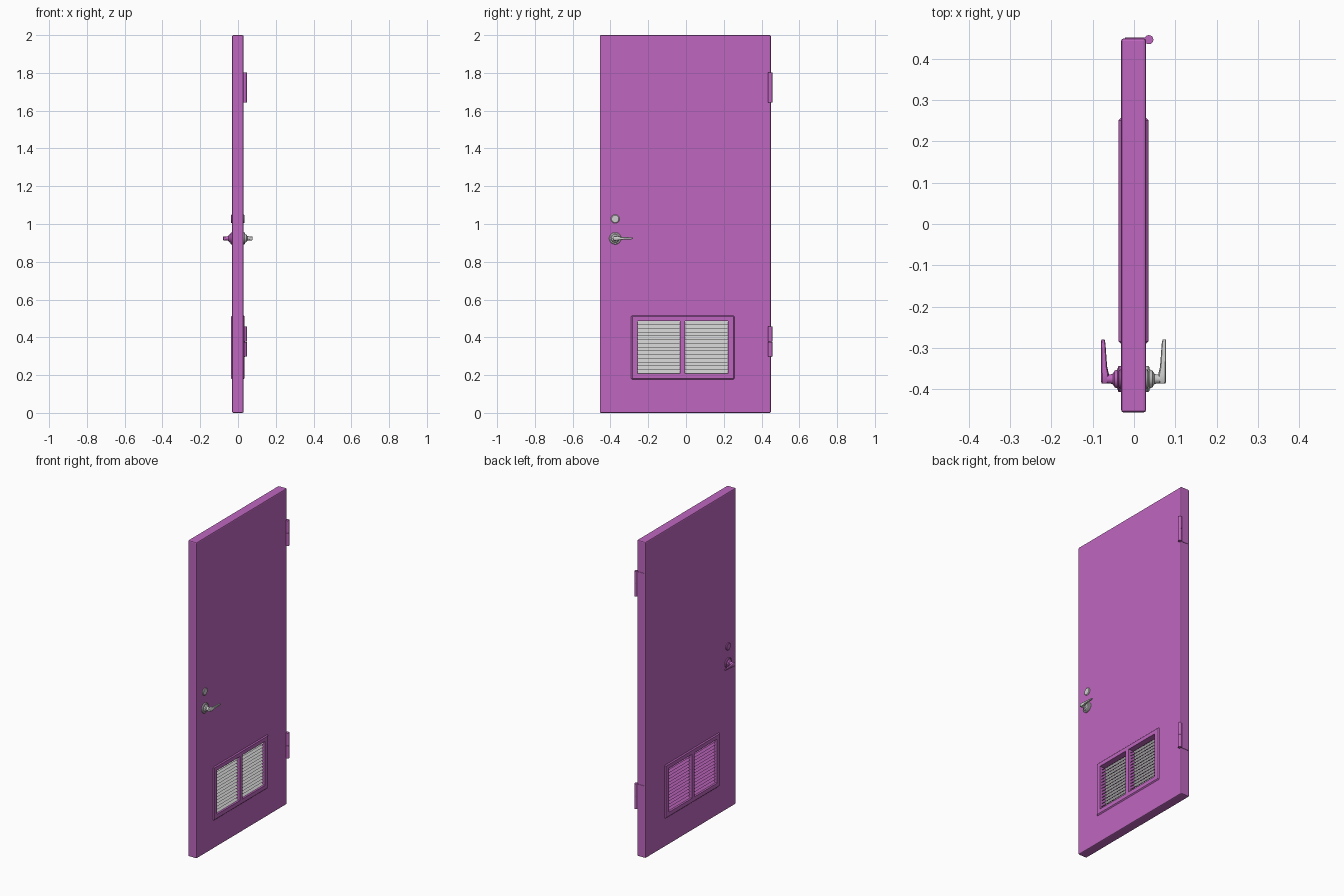
import bpy, bmesh, math
from mathutils import Vector

cube = bpy.data.objects.get("Cube")
if cube:
    bpy.data.objects.remove(cube, do_unlink=True)


def material(name, rgb):
    m = bpy.data.materials.new(name)
    m.use_nodes = True
    m.diffuse_color = (*rgb, 1)
    m.node_tree.nodes["Principled BSDF"].inputs["Base Color"].default_value = (*rgb, 1)
    return m


ORCHID = material("orchid paint", (0.52, 0.135, 0.52))
GREY = material("light grey metal", (0.63, 0.63, 0.63))

CX = -0.001          # middle plane of the door
HALF = 0.03          # half the slab thickness


def finish(name, bm, *mats, smooth=False):
    bmesh.ops.recalc_face_normals(bm, faces=bm.faces)
    mesh = bpy.data.meshes.new(name)
    bm.to_mesh(mesh)
    bm.free()
    ob = bpy.data.objects.new(name, mesh)
    bpy.context.collection.objects.link(ob)
    for m in mats:
        mesh.materials.append(m)
    bpy.ops.object.select_all(action="DESELECT")
    ob.select_set(True)
    bpy.context.view_layer.objects.active = ob
    if smooth:
        bpy.ops.object.shade_smooth_by_angle(angle=math.radians(35))
    return ob


def box(name, lo, hi, mat, bevel=0.0, segments=1):
    bm = bmesh.new()
    bmesh.ops.create_cube(bm, size=1)
    lo, hi = Vector(lo), Vector(hi)
    for v in bm.verts:
        v.co = (lo + hi) / 2 + v.co * (hi - lo)
    if bevel:
        bmesh.ops.bevel(bm, geom=bm.edges[:], offset=bevel, segments=segments,
                        profile=0.5, affect="EDGES")
    return finish(name, bm, mat)


def cut(target, lo, hi):
    cutter = box("cutter", lo, hi, ORCHID)
    cutter.hide_render = True
    mod = target.modifiers.new("opening", "BOOLEAN")
    mod.operation, mod.solver, mod.object = "DIFFERENCE", "EXACT", cutter
    bpy.context.view_layer.objects.active = target
    bpy.ops.object.modifier_apply(modifier=mod.name)
    bpy.data.objects.remove(cutter, do_unlink=True)


def lathe(name, profile, y, z, side, mat, sides=24):
    """Turn (distance from middle plane, radius) pairs about the x axis."""
    bm = bmesh.new()
    rings = []
    for x, r in profile:
        angles = [2 * math.pi * i / sides for i in range(sides)]
        rings.append([bm.verts.new((CX + side * x, y + r * math.cos(a), z + r * math.sin(a)))
                      for a in angles])
    for a, b in zip(rings, rings[1:]):
        for i in range(sides):
            j = (i + 1) % sides
            bm.faces.new((a[i], a[j], b[j], b[i]))
    bm.faces.new(rings[0])
    bm.faces.new(rings[-1])
    return finish(name, bm, mat, smooth=True)


# Door slab, with a hole for the vent
slab = box("door_slab", (CX - HALF, -0.456, 0), (CX + HALF, 0.449, 2), ORCHID, 0.006, 2)
cut(slab, (-0.1, -0.275, 0.193), (0.1, 0.24, 0.5))

# Vent frame with two panes
DEPTH = 0.036
BOTTOM, TOP = 0.208, 0.486
PANES = {"left": (-0.258, -0.032), "right": (-0.005, 0.222)}
frame = box("vent_frame", (CX - DEPTH, -0.29, 0.177), (CX + DEPTH, 0.257, 0.516), ORCHID, 0.006)
for y0, y1 in PANES.values():
    cut(frame, (-0.1, y0, BOTTOM), (0.1, y1, TOP))

# Chevron louvres: grey on faces turned to +x, painted on the rest
ROWS = 14
pitch = (TOP - BOTTOM) / ROWS
reach, rise, lip = 0.024, pitch * 1.08, 0.004
chevron = [(reach, 0), (0, rise), (-reach, 0),
           (lip - reach, 0), (0, rise - lip), (reach - lip, 0)]
for key, (y0, y1) in PANES.items():
    bm = bmesh.new()
    for row in range(ROWS):
        z = BOTTOM + row * pitch
        ends = [[bm.verts.new((CX + x, y, min(z + h, TOP))) for x, h in chevron]
                for y in (y0 - 0.002, y1 + 0.002)]
        for i in range(len(chevron)):
            j = (i + 1) % len(chevron)
            bm.faces.new((ends[0][i], ends[0][j], ends[1][j], ends[1][i]))
        for end in ends:
            bm.faces.new(end)
    bmesh.ops.recalc_face_normals(bm, faces=bm.faces)
    for f in bm.faces:
        f.material_index = 1 if f.normal.x > 0.3 else 0
    finish("vent_louvres_" + key, bm, ORCHID, GREY)

# Lever handles and lock cylinders on both faces
LY, LZ = -0.375, 0.924
rose = [(0.028, 0.032), (0.035, 0.032), (0.038, 0.029), (0.039, 0.023), (0.046, 0.02),
        (0.05, 0.013), (0.056, 0.011), (0.064, 0.011)]
bolt = [(0.028, 0.023), (0.033, 0.023), (0.036, 0.019)]
# Lever stations: y, inner distance, outer distance, half height
stations = [(-0.386, 0.062, 0.077, 0.008), (-0.38, 0.06, 0.079, 0.011),
            (-0.362, 0.06, 0.079, 0.011), (-0.345, 0.064, 0.079, 0.008),
            (-0.29, 0.068, 0.079, 0.005), (-0.28, 0.07, 0.078, 0.004)]
for side, label, mat in ((1, "left", GREY), (-1, "right", ORCHID)):
    lathe("handle_rose_" + label, rose, LY, LZ, side, mat)
    lathe("lock_cylinder_" + label, bolt, LY, 1.027, side, mat)
    bm = bmesh.new()
    rings = []
    for y, inner, outer, h in stations:
        mid, half = (inner + outer) / 2, (outer - inner) / 2
        ring = []
        for i in range(12):
            a = 2 * math.pi * i / 12
            c, s = math.cos(a), math.sin(a)
            ring.append(bm.verts.new((CX + side * (mid + half * math.copysign(abs(c) ** 0.6, c)),
                                      y, LZ + h * math.copysign(abs(s) ** 0.6, s))))
        rings.append(ring)
    for a, b in zip(rings, rings[1:]):
        for i in range(12):
            j = (i + 1) % 12
            bm.faces.new((a[i], a[j], b[j], b[i]))
    bm.faces.new(rings[0])
    bm.faces.new(rings[-1])
    finish("handle_lever_" + label, bm, mat, smooth=True)

# Hinges: a leaf on the door edge and a two-knuckle barrel
for label, z0 in (("lower", 0.297), ("upper", 1.642)):
    height = 0.16
    box("hinge_leaf_" + label, (-0.022, 0.446, z0), (0.036, 0.4515, z0 + height), ORCHID)
    for n, part in enumerate(("bottom", "top")):
        bm = bmesh.new()
        bmesh.ops.create_cone(bm, cap_ends=True, segments=16, radius1=0.011, radius2=0.011,
                              depth=height / 2 - 0.001)
        centre = (0.036, 0.446, z0 + height * (0.25 + 0.5 * n))
        bmesh.ops.translate(bm, verts=bm.verts, vec=centre)
        finish("hinge_%s_%s_knuckle" % (label, part), bm, ORCHID, smooth=True)
